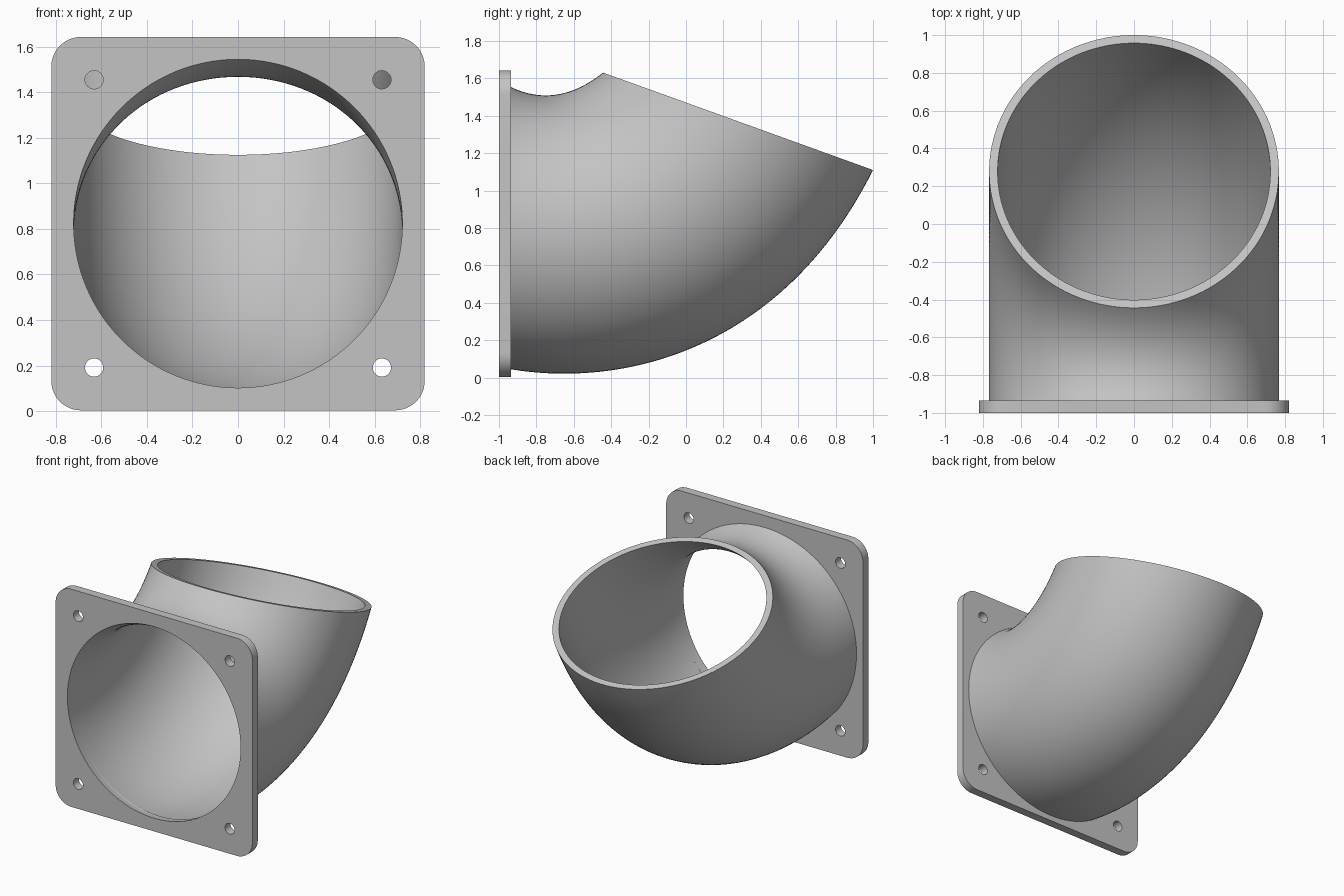
import bpy, bmesh, math
from mathutils import Vector

cube = bpy.data.objects.get("Cube")
if cube:
    bpy.data.objects.remove(cube, do_unlink=True)

grey = bpy.data.materials.new("light_grey")
grey.use_nodes = True
COLOUR = (0.55, 0.55, 0.55, 1)
grey.diffuse_color = COLOUR
grey.node_tree.nodes["Principled BSDF"].inputs["Base Color"].default_value = COLOUR

MID_Z = 0.823
HALF = 0.82
OUTER, BORE = 0.767, 0.722


def finish(obj):
    bpy.ops.object.select_all(action='DESELECT')
    obj.select_set(True)
    bpy.context.view_layer.objects.active = obj
    bpy.ops.object.shade_smooth_by_angle(angle=math.radians(35))


def arc(cx, cy, r, start, sweep, n):
    return [(cx + r * math.cos(start + sweep * i / n),
             cy + r * math.sin(start + sweep * i / n)) for i in range(n)]


# Flange: rounded square outline with a central bore and four screw holes
corner = 0.13
c = HALF - corner
outline = []
for k, (sx, sy) in enumerate([(1, 1), (-1, 1), (-1, -1), (1, -1)]):
    outline += arc(sx * c, sy * c, corner, k * math.pi / 2, math.pi / 2 * 12 / 11, 12)
loops = [outline, arc(0, 0, 0.73, 0, math.tau, 128)]
loops += [arc(x, y, 0.04, 0, math.tau, 32) for x in (-0.632, 0.632) for y in (-0.632, 0.632)]

curve = bpy.data.curves.new("flange_outline", 'CURVE')
curve.dimensions = '2D'
curve.fill_mode = 'BOTH'
curve.extrude = 0.0325
for pts in loops:
    spline = curve.splines.new('POLY')
    spline.points.add(len(pts) - 1)
    for p, (x, y) in zip(spline.points, pts):
        p.co = (x, y, 0, 1)
    spline.use_cyclic_u = True
flange = bpy.data.objects.new("flange_plate", curve)
bpy.context.collection.objects.link(flange)
flange.rotation_euler.x = math.pi / 2
flange.location = (0, -0.9675, MID_Z)
bpy.ops.object.select_all(action='DESELECT')
flange.select_set(True)
bpy.context.view_layer.objects.active = flange
bpy.ops.object.convert(target='MESH')
flange = bpy.context.object
bpy.ops.object.transform_apply(location=True, rotation=True, scale=True)
flange.data.materials.clear()
flange.data.materials.append(grey)
finish(flange)


# Elbow pipe: circles spanned between an inside-bend and an outside-bend curve
def bezier(pts, t):
    s = 1 - t
    weights = (s ** 3, 3 * s * s * t, 3 * s * t * t, t ** 3)
    return sum((Vector((0, y, z)) * w for (y, z), w in zip(pts, weights)), Vector())


INSIDE = [(-1, 1.59), (-0.815, 1.47), (-0.629, 1.483), (-0.444, 1.631)]
OUTSIDE = [(-1, 0.057), (-0.4, -0.07), (0.5, 0.11), (1, 1.11)]
STEPS, SIDES = 48, 128

bm = bmesh.new()


def ring(t, radius):
    a, b = bezier(INSIDE, t), bezier(OUTSIDE, t)
    centre, half = (a + b) / 2, (a - b) / 2 * (radius / OUTER)
    side = Vector((radius, 0, 0))
    return [bm.verts.new(centre + half * math.cos(i * math.tau / SIDES)
                         + side * math.sin(i * math.tau / SIDES)) for i in range(SIDES)]


# Closed wall section: along the outside, across the rim, back down the bore
rings = [ring(i / STEPS, OUTER) for i in range(STEPS + 1)]
rings += [ring(i / STEPS, BORE) for i in reversed(range(STEPS + 1))]
for j, r0 in enumerate(rings):
    r1 = rings[(j + 1) % len(rings)]
    for i in range(SIDES):
        n = (i + 1) % SIDES
        bm.faces.new((r0[i], r0[n], r1[n], r1[i]))
bmesh.ops.recalc_face_normals(bm, faces=bm.faces)

mesh = bpy.data.meshes.new("elbow_pipe")
bm.to_mesh(mesh)
bm.free()
mesh.materials.append(grey)
pipe = bpy.data.objects.new("elbow_pipe", mesh)
bpy.context.collection.objects.link(pipe)
finish(pipe)
